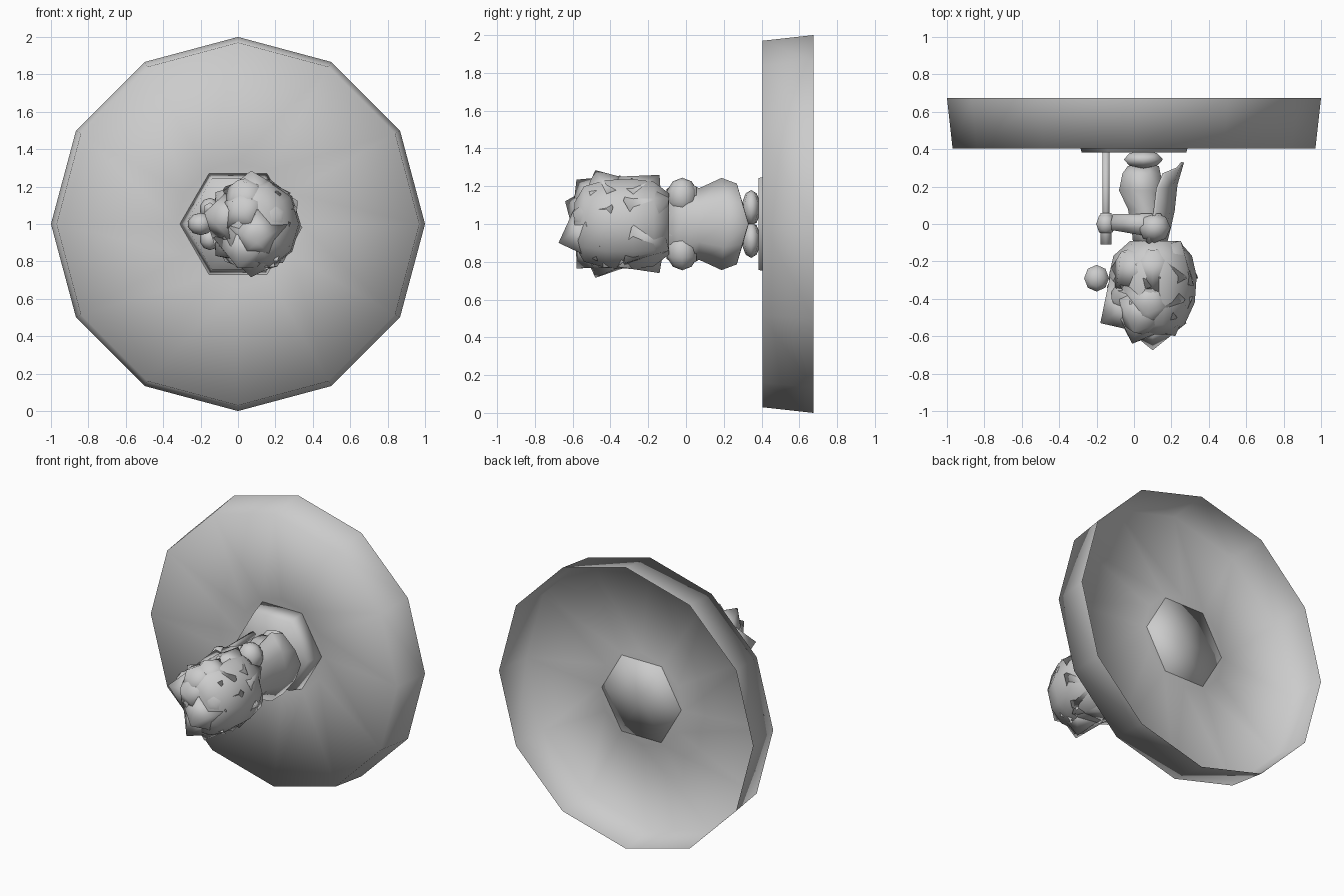
import bpy, bmesh, math
from mathutils import Vector

cube = bpy.data.objects.get("Cube")
if cube:
    bpy.data.objects.remove(cube, do_unlink=True)

GREY = (0.6, 0.6, 0.6, 1)
grey = bpy.data.materials.new("plain grey")
grey.use_nodes = True
grey.diffuse_color = GREY
grey.node_tree.nodes["Principled BSDF"].inputs["Base Color"].default_value = GREY


def finish(name, bm):
    bmesh.ops.recalc_face_normals(bm, faces=bm.faces)
    mesh = bpy.data.meshes.new(name)
    bm.to_mesh(mesh)
    bm.free()
    for p in mesh.polygons:
        p.use_smooth = True
    mesh.materials.append(grey)
    ob = bpy.data.objects.new(name, mesh)
    bpy.context.collection.objects.link(ob)
    return ob


def loft(name, rings, sides, turn=0.0, open_start=False):
    """Body along y; each ring is (y, centre x, radius x, radius z)."""
    bm = bmesh.new()
    loops = []
    for y, cx, rx, rz in rings:
        angles = [math.tau * i / sides + turn for i in range(sides)]
        loops.append([bm.verts.new((cx + rx * math.cos(a), y, 1 + rz * math.sin(a))) for a in angles])
    for a, b in zip(loops, loops[1:]):
        for i in range(sides):
            j = (i + 1) % sides
            bm.faces.new((a[i], a[j], b[j], b[i]))
    for k in ([-1] if open_start else [0, -1]):
        tip = bm.verts.new((rings[k][1], rings[k][0], 1))
        for i in range(sides):
            bm.faces.new((loops[k][i], loops[k][(i + 1) % sides], tip))
    return finish(name, bm)


def limb(name, start, end, r1, r2, sides=6):
    """Tapered rod between two points; r2 = 0 makes a spike."""
    a, b = Vector(start), Vector(end)
    bm = bmesh.new()
    bmesh.ops.create_cone(bm, cap_ends=True, segments=sides, radius1=r1, radius2=r2, depth=(b - a).length)
    bmesh.ops.remove_doubles(bm, verts=bm.verts, dist=0.0001)
    rot = (b - a).to_track_quat('Z', 'Y').to_matrix().to_4x4()
    bmesh.ops.transform(bm, matrix=rot, verts=bm.verts)
    bmesh.ops.translate(bm, vec=(a + b) / 2, verts=bm.verts)
    return finish(name, bm)


def blob(name, centre, size):
    bm = bmesh.new()
    bmesh.ops.create_uvsphere(bm, u_segments=8, v_segments=5, radius=1)
    bmesh.ops.scale(bm, vec=size, verts=bm.verts)
    bmesh.ops.translate(bm, vec=centre, verts=bm.verts)
    return finish(name, bm)


# Round base: an open-backed shell with a dished front, and its hexagonal plinth
loft("base_disc", [(0.674, 0, 1, 1), (0.405, 0, 0.97, 0.97), (0.497, 0, 0.33, 0.33)], 12, open_start=True)
loft("plinth", [(0.383, 0, 0.28, 0.28), (0.501, 0, 0.312, 0.312)], 6)

# Torso and head, lying along y with the face towards -x
loft("torso", [(-0.12, 0.08, 0.09, 0.14), (-0.03, 0.08, 0.10, 0.18), (0.08, 0.06, 0.10, 0.16),
               (0.18, 0.04, 0.13, 0.18), (0.27, 0.04, 0.11, 0.18), (0.31, 0.05, 0.09, 0.1)], 8, math.pi / 8)
loft("head", [(-0.59, 0.09, 0.09, 0.12), (-0.54, 0.1, 0.17, 0.21), (-0.42, 0.1, 0.225, 0.245),
              (-0.28, 0.1, 0.235, 0.25), (-0.17, 0.1, 0.21, 0.235), (-0.09, 0.11, 0.13, 0.17)], 10)
blob("nose", (-0.2, -0.29, 1), (0.07, 0.075, 0.06))

# Broad hair tufts growing out of the middle of the head
head_centre = Vector((0.1, -0.35, 1))


def tuft(name, tip, radius=0.19):
    limb(name, head_centre.lerp(Vector(tip), 0.5), tip, radius, 0, 5)


for tip in [(0.1, -0.675, 0.90), (-0.01, -0.64, 1.12), (-0.18, -0.53, 1.06), (0.22, -0.6, 1.06)]:
    tuft("crown_tuft", tip)

for side in (-1, 1):
    # Hair tufts on each side of the head
    for x, y, z in [(0.07, -0.48, 0.285), (0.0, -0.58, 0.235), (0.1, -0.14, 0.26),
                    (0.25, -0.09, 0.14), (-0.12, -0.4, 0.17), (-0.07, -0.15, 0.2)]:
        tuft("side_tuft", (x, y, 1 + side * z))
    # Shoulders, sleeves, hands and feet
    blob("shoulder", (0.11, -0.02, 1 + side * 0.145), (0.09, 0.085, 0.1))
    limb("sleeve", (0.14, -0.01, 1 + side * 0.16), (-0.11, 0.01, 1 + side * 0.09), 0.075, 0.05)
    blob("hand", (-0.15, 0.0, 1 + side * 0.08), (0.055, 0.065, 0.06))
    blob("foot", (0.05, 0.345, 1 + side * 0.085), (0.11, 0.05, 0.095))

# Cape sweeping backwards from the shoulders to a pointed hem
bm = bmesh.new()
rows = []
for y, x, half_width, dip in [(-0.1, 0.17, 0.18, 0), (-0.02, 0.19, 0.235, 0), (0.07, 0.21, 0.185, 0),
                              (0.19, 0.225, 0.24, 0.02), (0.27, 0.26, 0.21, 0.06)]:
    rows.append([bm.verts.new((x - 0.1 * t * t, y + dip * (1 - abs(t)), 1 + half_width * t))
                 for t in (-1, -0.5, 0, 0.5, 1)])
for a, b in zip(rows, rows[1:]):
    for i in range(4):
        bm.faces.new((a[i], a[i + 1], b[i + 1], b[i]))
cape = finish("cape", bm)
thick = cape.modifiers.new("thickness", 'SOLIDIFY')
thick.thickness = 0.015
thick.offset = 0

# Walking staff held in front
limb("staff", (-0.15, 0.39, 1.08), (-0.15, -0.11, 1.08), 0.022, 0.022)
limb("staff_grip", (-0.15, 0.06, 1.08), (-0.15, -0.11, 1.08), 0.035, 0.035)
